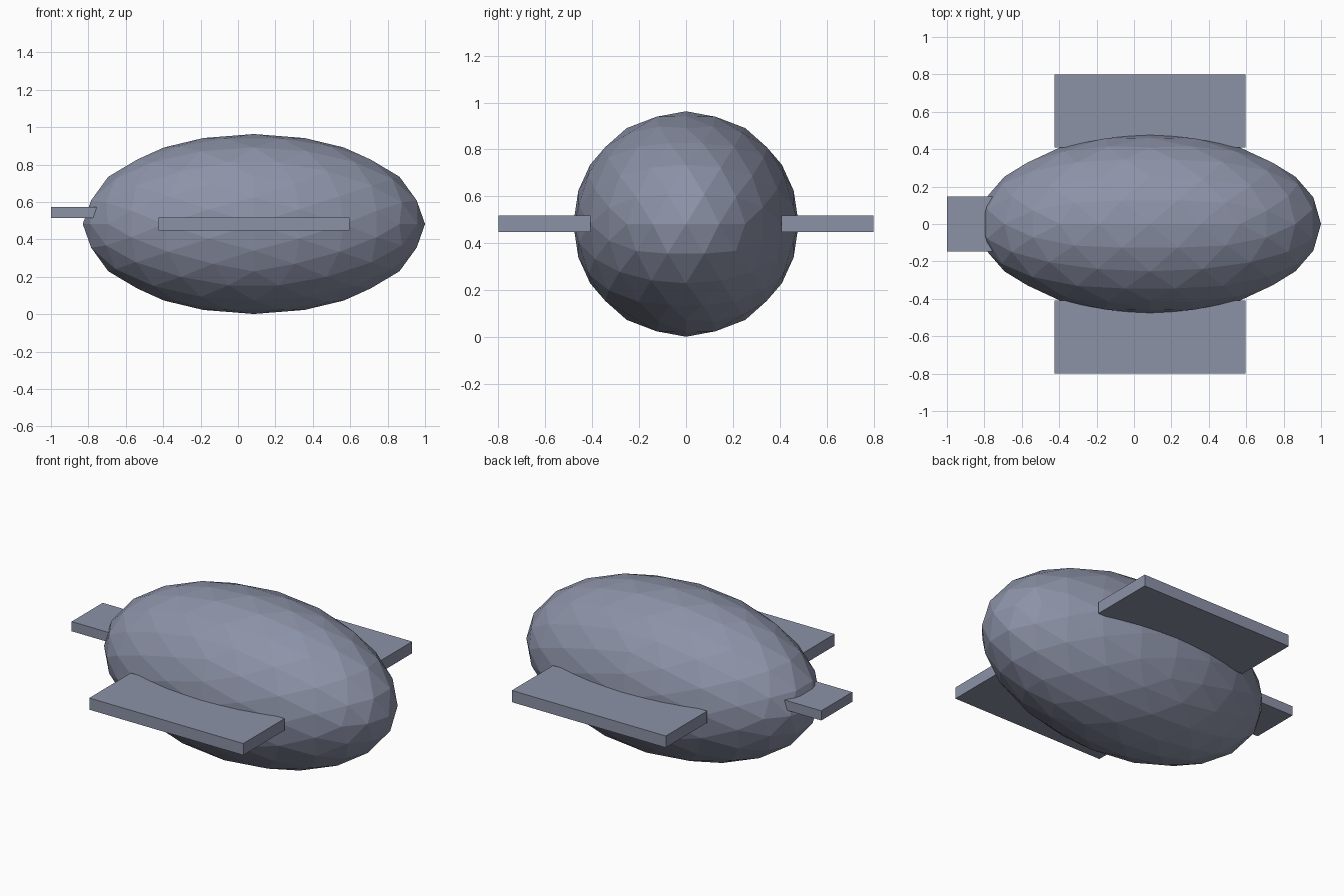
import bpy, bmesh, math
from mathutils import Matrix, Vector

if "Cube" in bpy.data.objects:
    bpy.data.objects.remove(bpy.data.objects["Cube"])

# Slate blue-grey finish shared by all parts
slate = bpy.data.materials.new("slate")
slate.diffuse_color = (0.265, 0.29, 0.39, 1)
slate.use_nodes = True
slate.node_tree.nodes["Principled BSDF"].inputs["Base Color"].default_value = slate.diffuse_color


def add_object(name, bm):
    mesh = bpy.data.meshes.new(name)
    bm.to_mesh(mesh)
    bm.free()
    mesh.materials.append(slate)
    obj = bpy.data.objects.new(name, mesh)
    bpy.context.collection.objects.link(obj)
    return obj


def add_box(name, low, high):
    low, high = Vector(low), Vector(high)
    bm = bmesh.new()
    bmesh.ops.create_cube(bm, size=1)
    bmesh.ops.scale(bm, vec=high - low, verts=bm.verts)
    bmesh.ops.translate(bm, vec=(low + high) / 2, verts=bm.verts)
    return add_object(name, bm)


# Faceted egg-shaped body, turned so an edge midpoint lies on each axis
bm = bmesh.new()
bmesh.ops.create_icosphere(bm, subdivisions=3, radius=1)
turn = Matrix.Rotation(-math.atan(2) / 2, 4, 'Y')
stretch = Matrix.Diagonal((0.915, 0.481, 0.481, 1))
bm.transform(Matrix.Translation((0.085, 0, 0.482)) @ stretch @ turn)
add_object("body", bm)

# Flat side wings, their inner edges just inside the body
for name, side in (("wing_front", -1), ("wing_back", 1)):
    y0, y1 = sorted((0.408 * side, 0.8 * side))
    add_box(name, (-0.426, y0, 0.448), (0.595, y1, 0.518))

# Small flat tail
add_box("tail", (-1.0, -0.147, 0.515), (-0.6, 0.147, 0.573))
